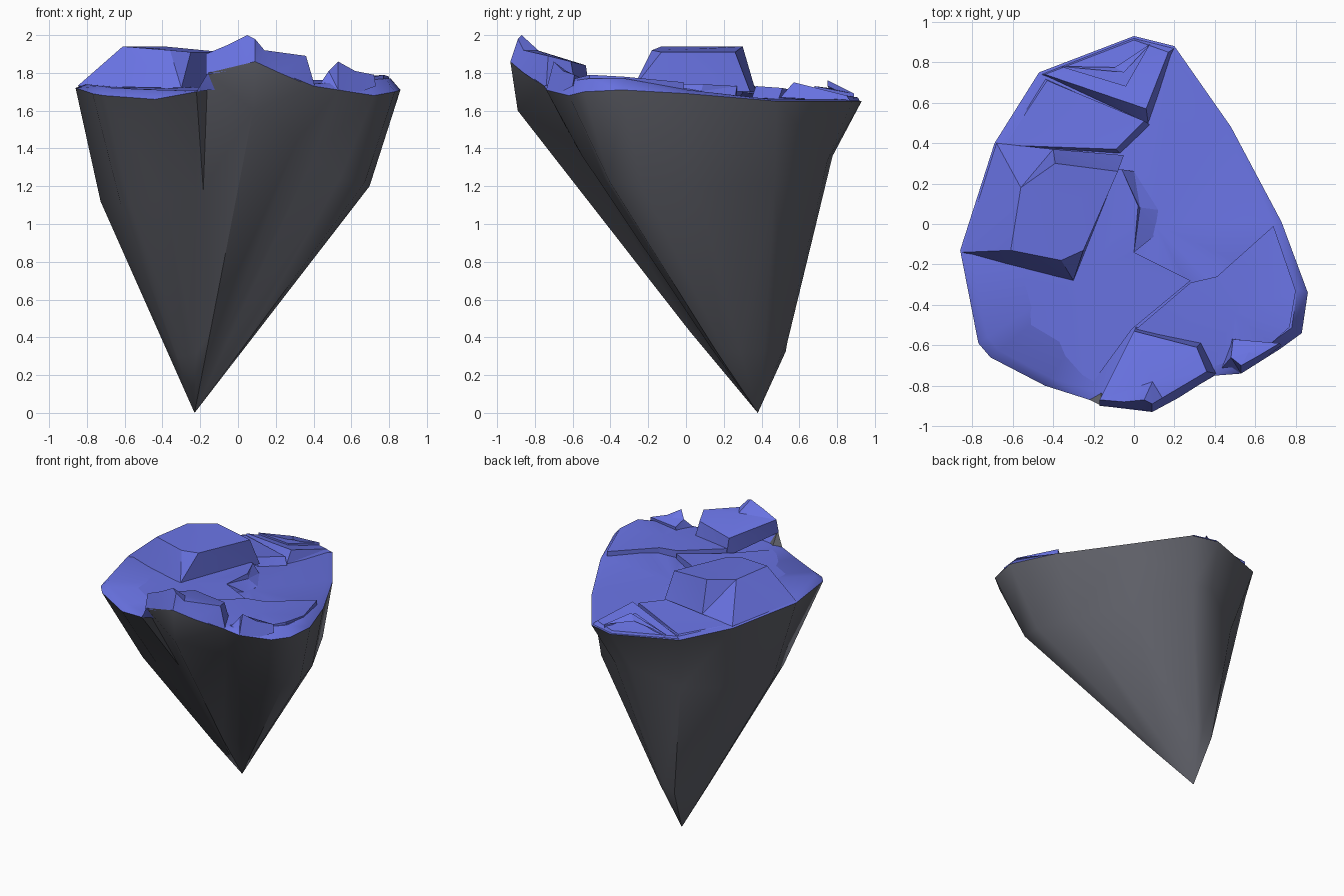
import bpy
import bmesh
import math
from mathutils import Vector

cube = bpy.data.objects.get("Cube")
if cube:
    bpy.data.objects.remove(cube, do_unlink=True)

UNIT = 0.01  # measurements below are in hundredths
TIP = Vector((-23, 38, 0))


def make_material(name, color):
    material = bpy.data.materials.new(name)
    material.use_nodes = True
    material.diffuse_color = color
    material.node_tree.nodes["Principled BSDF"].inputs["Base Color"].default_value = color
    return material


rock_grey = make_material("rock grey", (0.115, 0.118, 0.14, 1))
top_blue = make_material("top blue", (0.14, 0.17, 0.76, 1))


def add_ring(bm, points):
    return [bm.verts.new(Vector(point) * UNIT) for point in points]


def bridge(bm, upper, lower):
    count = len(upper)
    for i in range(count):
        j = (i + 1) % count
        bm.faces.new((upper[i], upper[j], lower[j], lower[i]))


def fan(bm, ring, center):
    middle = bm.verts.new(Vector(center) * UNIT)
    for i, vert in enumerate(ring):
        bm.faces.new((vert, ring[(i + 1) % len(ring)], middle))


def finish(bm, name, material, angle):
    bmesh.ops.triangulate(bm, faces=[f for f in bm.faces if len(f.verts) > 3])
    bmesh.ops.recalc_face_normals(bm, faces=bm.faces)
    mesh = bpy.data.meshes.new(name)
    bm.to_mesh(mesh)
    bm.free()
    mesh.materials.append(material)
    obj = bpy.data.objects.new(name, mesh)
    bpy.context.collection.objects.link(obj)
    bpy.ops.object.select_all(action="DESELECT")
    bpy.context.view_layer.objects.active = obj
    obj.select_set(True)
    bpy.ops.object.shade_smooth_by_angle(angle=math.radians(angle))
    return obj


def slab(name, top, foot=None, depth=6):
    """Raised plate: a faceted top with walls running down to its foot."""
    bm = bmesh.new()
    upper = add_ring(bm, top)
    lower = add_ring(bm, foot or [(x, y, z - depth) for x, y, z in top])
    bridge(bm, upper, lower)
    center = sum((Vector(p) for p in top), Vector()) / len(top)
    fan(bm, upper, center)
    return finish(bm, name, top_blue, 15)


# Rim, clockwise from the back:
# x, y, z, lip rise, shoulder width %, shoulder z, taper depth %
rim_data = [
    (0, 93, 165, 1, 72, 136, 145),
    (20, 88, 165, 1, 74, 134, 145),
    (48, 48, 165, 1, 89, 120, 145),
    (73, 1, 169, 2, 86, 118, 105),
    (86, -34, 171, 6, 85, 120, 105),
    (83, -54, 170, 7, 85, 122, 105),
    (72, -62, 168, 8, 81, 124, 105),
    (53, -74, 171, 4, 83, 136, 105),
    (40, -75, 173, 1, 87, 145, 105),
    (9, -93, 186, -15, 97, 160, 105),
    (-16, -90, 180, -9, 66, 118, 105),
    (-22, -87, 170, 1, 66, 118, 105),
    (-44, -80, 166, 5, 71, 114, 105),
    (-71, -66, 168, 4, 71, 110, 105),
    (-77, -59, 169, 4, 72, 110, 105),
    (-86, -13, 172, 2, 79, 112, 105),
    (-69, 40, 168, 1, 74, 118, 130),
    (-47, 75, 166, 1, 62, 121, 240),
]
rim = [Vector(row[:3]) for row in rim_data]

# Rock body: rim, shoulder, lower taper, tip
shoulder, taper = [], []
for point, row in zip(rim, rim_data):
    offset = (point - TIP) * row[4] / 100
    offset.z = row[5]
    shoulder.append(TIP + offset)
    offset.y *= row[6] / 100
    taper.append(TIP + offset * 0.27)
bm = bmesh.new()
rings = [add_ring(bm, ring) for ring in (rim, shoulder, taper)]
bridge(bm, rings[0], rings[1])
bridge(bm, rings[1], rings[2])
fan(bm, rings[2], TIP)
finish(bm, "rock_body", rock_grey, 45)

# Ground with a rounded lip along the rim
bm = bmesh.new()
lip = [Vector((p.x * 0.94, p.y * 0.95, p.z + row[3])) for p, row in zip(rim, rim_data)]
outer, inner = add_ring(bm, rim), add_ring(bm, lip)
bridge(bm, outer, inner)
fan(bm, inner, (10, 0, 167))
finish(bm, "ground", top_blue, 40)

# Broad plates divided by cracks
slab("front_left_plate", [
    (-74, -14, 172), (-60, -50, 171), (-40, -66, 170), (-20, -78, 171),
    (-1, -52, 173), (28, -28, 174), (0, -14, 174), (2, 9, 174),
    (-6, 27, 173), (-60, 30, 172)])
slab("front_right_plate", [
    (1, -52, 176), (28, -29, 176), (41, -26, 176), (69, -1, 175),
    (80, -33, 178), (77, -51, 179), (68, -59, 177), (50, -57, 176),
    (47, -68, 175), (38, -71, 174)])
slab("back_left_plate",
     [(-64, 39, 169), (-9, 37, 173), (5, 51, 172), (-43, 71, 168)],
     [(-67, 40, 167), (-7, 35, 167), (8, 49, 166), (-45, 73, 165)])
slab("center_step", [
    (-6, 27, 173), (2, 9, 174), (0, -14, 174), (10, -6, 167),
    (12, 7, 167), (0, 26, 167)])

# Left block with sloping sides
slab("left_block",
     [(-61, -13, 194), (-56, 18, 194), (-39, 30, 194), (-8, 26, 191),
      (-25, -13, 191), (-36, -18, 192)],
     [(-85, -14, 173), (-68, 40, 169), (-40, 37, 170), (-5, 34, 170),
      (-30, -28, 172), (-34, -27, 172)])

# Front outcrop rising to the highest point
slab("front_outcrop",
     [(-17, -87, 190), (0, -53, 184), (31, -61, 186), (36, -73, 189),
      (14, -86, 192), (9, -89, 198), (5, -87, 200), (-5, -88, 195)],
     [(-17, -90, 179), (1, -51, 170), (34, -58, 170), (41, -74, 172),
      (22, -86, 180), (9, -93, 186), (4, -92, 184), (-6, -91, 181)])

# Small rocks and the back ledge
slab("small_front_rock",
     [(49, -57, 178), (72, -59, 179), (62, -65, 181), (53, -70, 186),
      (48, -66, 181)],
     [(48, -57, 173), (73, -60, 173), (65, -66, 170), (53, -74, 171),
      (42, -73, 172)])
slab("back_ledge",
     [(-44, 74, 168), (6, 57, 175), (17, 85, 168), (0, 91, 167)],
     [(-46, 74, 166), (7, 50, 167), (20, 87, 165), (0, 92, 165)])
slab("back_ridge", [
    (-37, 78, 169), (-5, 75, 176), (8, 89, 169), (-4, 68, 173)], depth=3)
